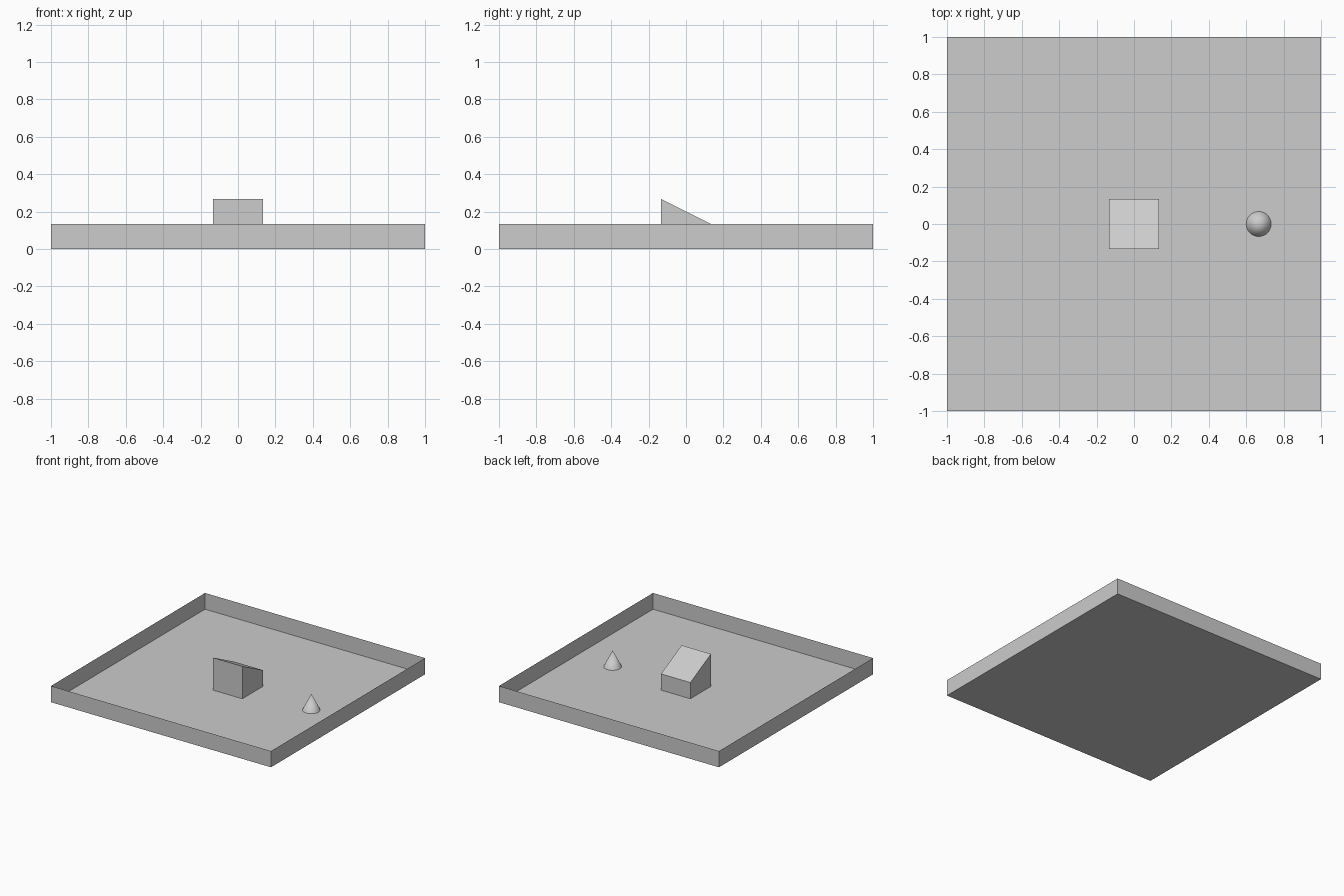
import bpy, bmesh
from mathutils import Matrix

default = bpy.data.objects.get("Cube")
if default:
    bpy.data.objects.remove(default, do_unlink=True)

U = 2 / 15  # wall height, wedge half width and cone height

grey = bpy.data.materials.new("light_grey")
grey.use_nodes = True
grey.diffuse_color = (0.604, 0.604, 0.604, 1)
grey.node_tree.nodes["Principled BSDF"].inputs["Base Color"].default_value = grey.diffuse_color


def finish(name, bm):
    mesh = bpy.data.meshes.new(name)
    bm.to_mesh(mesh)
    bm.free()
    mesh.materials.append(grey)
    obj = bpy.data.objects.new(name, mesh)
    bpy.context.collection.objects.link(obj)
    return obj


def block(size, height):
    """Box standing on the ground, centred in x and y."""
    bm = bmesh.new()
    bmesh.ops.create_cube(bm, size=1)
    for v in bm.verts:
        v.co = (v.co.x * size, v.co.y * size, (v.co.z + 0.5) * height)
    return bm


def remove_faces(bm, direction):
    """Open the box on its top (1) or bottom (-1)."""
    bm.normal_update()
    faces = [f for f in bm.faces if f.normal.z * direction > 0.5]
    bmesh.ops.delete(bm, geom=faces, context='FACES')


# Tray: floor with four thin walls, open on top
bm = block(2, U)
remove_faces(bm, 1)
finish("tray", bm)

# Wedge block: tall at the front, sloping down to the back
bm = block(2 * U, U)
for v in bm.verts:
    if v.co.z > 0 and v.co.y < 0:
        v.co.z = 2 * U
remove_faces(bm, -1)
finish("wedge_block", bm)

# Cone on the left side of the tray
bm = bmesh.new()
bmesh.ops.create_cone(bm, cap_ends=False, segments=32, radius1=U / 2, radius2=0,
                      depth=U, matrix=Matrix.Translation((5 * U, 0, U / 2)))
bmesh.ops.remove_doubles(bm, verts=bm.verts, dist=0.0001)
cone = finish("cone", bm)
bpy.ops.object.select_all(action='DESELECT')
cone.select_set(True)
bpy.context.view_layer.objects.active = cone
bpy.ops.object.shade_smooth_by_angle()
